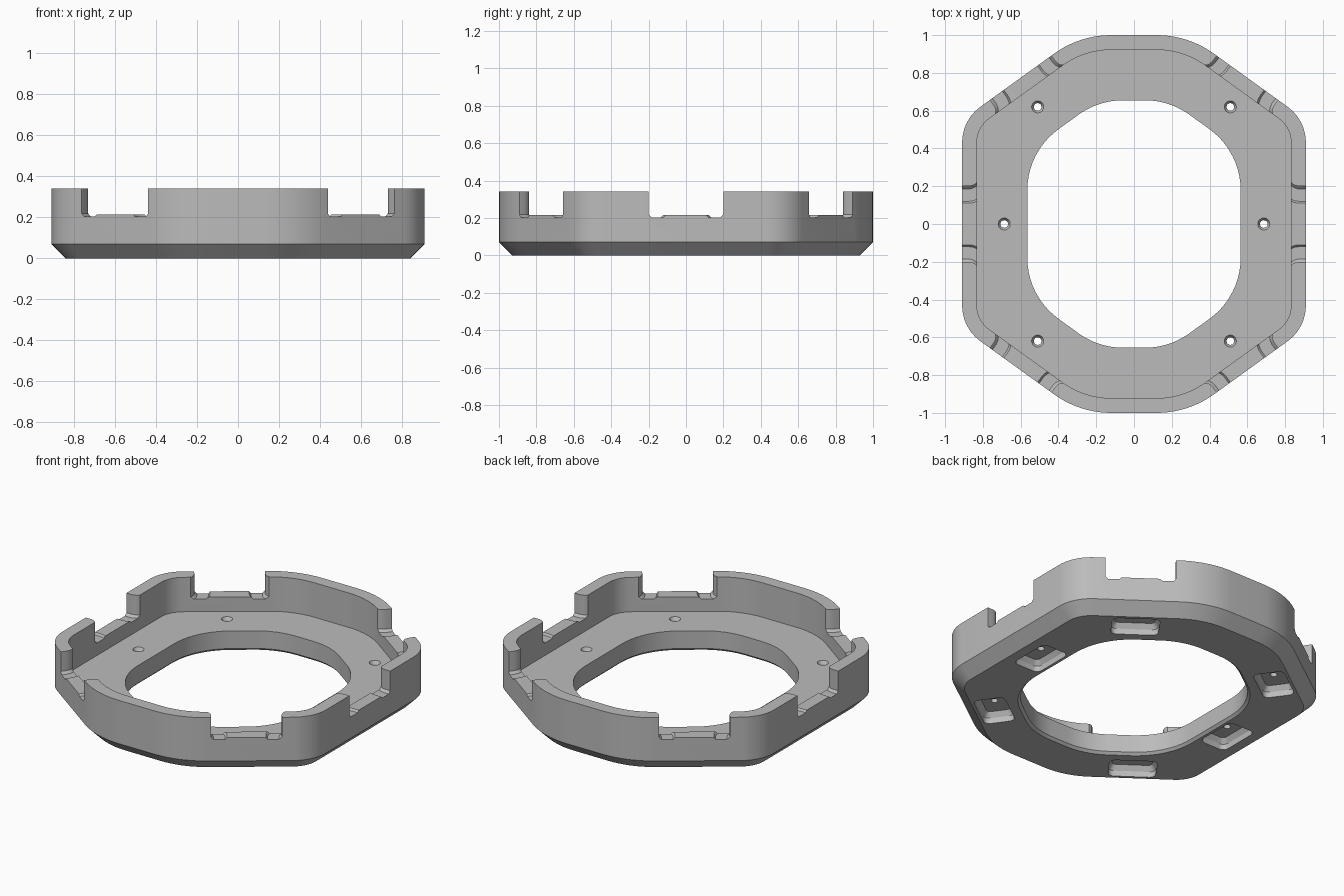
import bpy, bmesh, math
from mathutils import Vector, Matrix

cube = bpy.data.objects.get("Cube")
if cube:
    bpy.data.objects.remove(cube, do_unlink=True)

grey = bpy.data.materials.new("mid_grey")
grey.use_nodes = True
grey.diffuse_color = (0.5, 0.5, 0.5, 1)
grey.node_tree.nodes["Principled BSDF"].inputs["Base Color"].default_value = (0.5, 0.5, 0.5, 1)

SLANT = math.radians(54.2)     # direction of the diagonal walls' normals
STEPS = 10


def outline(side, slant, end, r_side, r_end, z, inset=0.0):
    """Eight-sided ring with filleted corners, at height z."""
    pi = math.pi
    angles = [0, SLANT, pi / 2, pi - SLANT, pi, pi + SLANT, 1.5 * pi, 2 * pi - SLANT, 2 * pi]
    dists = [side, slant, end, slant] * 2 + [side]
    radii = [r_side, r_end, r_end, r_side] * 2
    pts = []
    for i in range(8):
        a, b = angles[i], angles[i + 1]
        r = radii[i] - inset
        da, db = dists[i] - inset - r, dists[i + 1] - inset - r
        det = math.sin(b - a)
        cx = (da * math.sin(b) - db * math.sin(a)) / det
        cy = (db * math.cos(a) - da * math.cos(b)) / det
        for k in range(STEPS + 1):
            t = a + (b - a) * k / STEPS
            pts.append(Vector((cx + r * math.cos(t), cy + r * math.sin(t), z)))
    return pts


def rounded_rect(hx, hy, r, z):
    pts = []
    for q, (sx, sy) in enumerate([(1, 1), (-1, 1), (-1, -1), (1, -1)]):
        for k in range(7):
            t = (q + k / 6) * math.pi / 2
            pts.append(Vector((sx * (hx - r) + r * math.cos(t),
                               sy * (hy - r) + r * math.sin(t), z)))
    return pts


def circle(r, z):
    return [Vector((r * math.cos(k * math.pi / 12), r * math.sin(k * math.pi / 12), z))
            for k in range(24)]


def loft(bm, rings, frame=Matrix(), ring_closed=False):
    """Skin equal-length rings; either cap the ends or join last to first."""
    rows = [[bm.verts.new(frame @ p) for p in ring] for ring in rings]
    n = len(rows[0])
    pairs = list(zip(rows, rows[1:]))
    if ring_closed:
        pairs.append((rows[-1], rows[0]))
    else:
        bm.faces.new(rows[0][::-1])
        bm.faces.new(rows[-1])
    for lo, hi in pairs:
        for i in range(n):
            j = (i + 1) % n
            bm.faces.new((lo[i], lo[j], hi[j], hi[i]))


def make_object(bm, name):
    bmesh.ops.recalc_face_normals(bm, faces=bm.faces)
    mesh = bpy.data.meshes.new(name)
    bm.to_mesh(mesh)
    bm.free()
    mesh.materials.append(grey)
    obj = bpy.data.objects.new(name, mesh)
    bpy.context.collection.objects.link(obj)
    return obj


def frame_at(x, y, angle):
    """Local x points outward, local y runs along the wall."""
    return Matrix.Translation((x, y, 0)) @ Matrix.Rotation(angle, 4, "Z")


def six_frames(side_x, diag_x, diag_y):
    frames = [frame_at(side_x, 0, 0), frame_at(-side_x, 0, math.pi)]
    for sx in (1, -1):
        for sy in (1, -1):
            angle = math.atan2(sy * math.sin(SLANT), sx * math.cos(SLANT))
            frames.append(frame_at(sx * diag_x, sy * diag_y, angle))
    return frames


# Tray: chamfered base, upright wall, flat floor and central opening
wall = (0.91, 0.979, 1.0, 0.235, 0.52)
opening = (0.565, 0.641, 0.655, 0.4, 0.4)
FLOOR, TOP = 0.125, 0.34
bm = bmesh.new()
loft(bm, [outline(*wall, 0, 0.07), outline(*wall, 0.07), outline(*wall, TOP),
          outline(*wall, TOP, 0.078), outline(*wall, FLOOR, 0.078),
          outline(*opening, FLOOR), outline(*opening, 0.015),
          outline(*opening, 0, -0.015)], ring_closed=True)
tray = make_object(bm, "tray")

# Wall notches with a low raised tab, widening towards the inside
notches = bmesh.new()
half = [(0.11, 0.215), (0.12, 0.203), (0.185, 0.203), (0.2, 0.218), (0.2, 0.4)]
profile = [(-t, z) for t, z in reversed(half)] + half
stations = [(0.06, 1.0), (-0.035, 1.0), (-0.055, 1.02), (-0.07, 1.06), (-0.08, 1.12), (-0.13, 1.12)]
for frame in six_frames(0.91, 0.60, 0.774):
    loft(notches, [[Vector((d, t * w, z)) for t, z in profile] for d, w in stations], frame)

# Underside pockets and countersunk screw holes
pockets, screws = bmesh.new(), bmesh.new()
for frame in six_frames(0.687, 0.51, 0.62):
    loft(pockets, [rounded_rect(0.09, 0.135, 0.035, -0.03),
                   rounded_rect(0.09, 0.135, 0.035, 0.035),
                   rounded_rect(0.07, 0.115, 0.025, 0.065)], frame)
    loft(screws, [circle(0.02, 0.03), circle(0.02, 0.105),
                  circle(0.032, FLOOR), circle(0.032, 0.16)], frame)

for cutter_bm, name in ((notches, "notch_cutter"), (pockets, "pocket_cutter"), (screws, "screw_cutter")):
    cutter = make_object(cutter_bm, name)
    cutter.hide_render = True
    mod = tray.modifiers.new(name, "BOOLEAN")
    mod.operation = "DIFFERENCE"
    mod.solver = "EXACT"
    mod.object = cutter
    bpy.context.view_layer.objects.active = tray
    bpy.ops.object.modifier_apply(modifier=mod.name)
    bpy.data.objects.remove(cutter, do_unlink=True)

# Smooth fillets, crisp edges
for obj in bpy.context.selected_objects:
    obj.select_set(False)
tray.select_set(True)
bpy.context.view_layer.objects.active = tray
bpy.ops.object.shade_smooth_by_angle(angle=math.radians(25))
